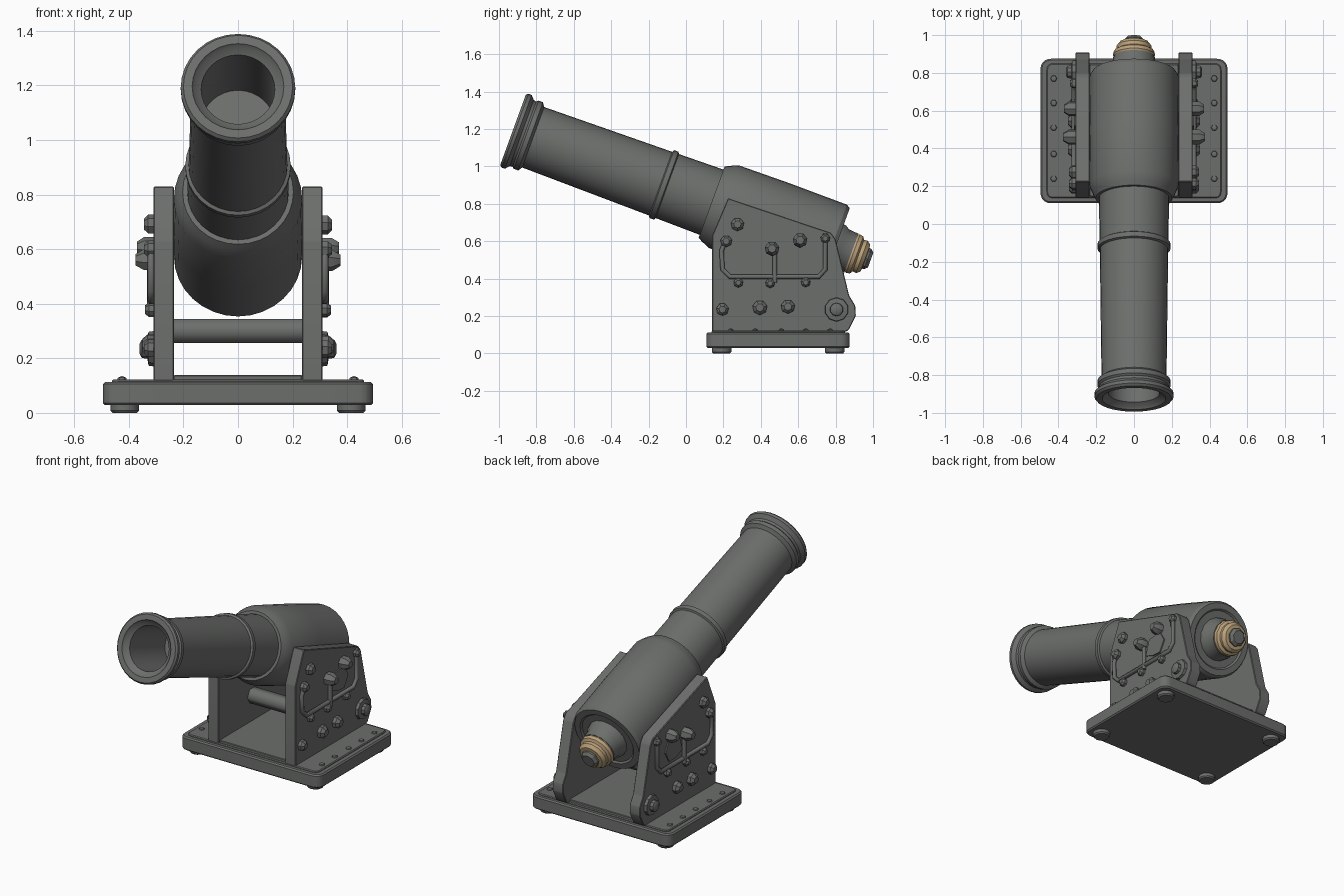
import bpy, bmesh, math
from mathutils import Matrix, Vector

cube = bpy.data.objects.get("Cube")
if cube:
    bpy.data.objects.remove(cube, do_unlink=True)


def material(name, color):
    m = bpy.data.materials.new(name)
    m.use_nodes = True
    m.diffuse_color = color
    bsdf = m.node_tree.nodes["Principled BSDF"]
    bsdf.inputs["Base Color"].default_value = color
    bsdf.inputs["Roughness"].default_value = 0.7
    return m


IRON = material("iron grey", (0.15, 0.158, 0.15, 1))
BRASS = material("aged brass", (0.5, 0.36, 0.2, 1))


def finish(name, bm, mat=IRON, matrix=None, angle=32):
    """Turn a bmesh into an object, smooth except at sharp edges."""
    bmesh.ops.remove_doubles(bm, verts=bm.verts, dist=0.0001)
    bmesh.ops.recalc_face_normals(bm, faces=bm.faces)
    if matrix:
        bm.transform(matrix)
    for f in bm.faces:
        f.smooth = True
    for e in bm.edges:
        e.smooth = e.calc_face_angle(0) < math.radians(angle)
    me = bpy.data.meshes.new(name)
    bm.to_mesh(me)
    bm.free()
    me.materials.append(mat)
    ob = bpy.data.objects.new(name, me)
    bpy.context.collection.objects.link(ob)
    return ob


def lathe(name, profile, mat=IRON, matrix=None, sides=32):
    """Revolve (distance, radius) pairs about local z."""
    bm = bmesh.new()
    vs = [bm.verts.new((r, 0, t)) for t, r in profile]
    es = [bm.edges.new(p) for p in zip(vs, vs[1:])]
    bmesh.ops.spin(bm, geom=vs + es, cent=(0, 0, 0), axis=(0, 0, 1),
                   angle=math.tau, steps=sides, use_duplicate=False)
    return finish(name, bm, mat, matrix)


def slab(name, points, place, depth, bevel=0.0):
    """Extrude an outline; place maps 2D points to 3D, depth is a vector."""
    bm = bmesh.new()
    face = bm.faces.new([bm.verts.new(place(a, b)) for a, b in points])
    ext = bmesh.ops.extrude_face_region(bm, geom=[face])
    moved = [v for v in ext["geom"] if isinstance(v, bmesh.types.BMVert)]
    bmesh.ops.translate(bm, verts=moved, vec=depth)
    bmesh.ops.recalc_face_normals(bm, faces=bm.faces)
    if bevel:
        bmesh.ops.bevel(bm, geom=bm.edges[:], offset=bevel, segments=1,
                        affect='EDGES', profile=0.5)
    return finish(name, bm)


def rounded_plate(name, hx, y0, y1, z0, z1, radius, bevel):
    pts = []
    corners = [(hx, y1), (-hx, y1), (-hx, y0), (hx, y0)]
    mid = (y0 + y1) / 2
    for i, (x, y) in enumerate(corners):
        cx = x - math.copysign(radius, x)
        cy = y - math.copysign(radius, y - mid)
        for k in range(5):
            a = math.radians(90 * i + 22.5 * k)
            pts.append((cx + radius * math.cos(a), cy + radius * math.sin(a)))
    return slab(name, pts, lambda a, b: (a, b, z0), (0, 0, z1 - z0), bevel)


def rod(name, points, radius, cyclic=False):
    cu = bpy.data.curves.new(name, 'CURVE')
    cu.dimensions = '3D'
    cu.bevel_depth = radius
    cu.bevel_resolution = 1
    cu.use_fill_caps = True
    sp = cu.splines.new('POLY')
    sp.points.add(len(points) - 1)
    for p, co in zip(sp.points, points):
        p.co = (*co, 1)
    cu.materials.append(IRON)
    ob = bpy.data.objects.new(name, cu)
    bpy.context.collection.objects.link(ob)


# Barrel, raised at the muzzle
AXIS = Matrix.Translation((0, -0.925, 1.195)) @ Matrix.Rotation(math.radians(-110), 4, 'X')
lathe("barrel", [
    (0.41, 0), (0.41, 0.135), (0.03, 0.135), (0.012, 0.16), (0, 0.168),
    (0, 0.2), (0.012, 0.21), (0.03, 0.21), (0.05, 0.188), (0.065, 0.185),
    (0.075, 0.194), (0.1, 0.194), (0.115, 0.172),
    (0.84, 0.181), (0.846, 0.193), (0.872, 0.193), (0.878, 0.182),
    (1.15, 0.186)], matrix=AXIS)
lathe("breech", [
    (1.13, 0.15), (1.13, 0.203), (1.155, 0.216), (1.2, 0.235), (1.5, 0.238),
    (1.815, 0.235), (1.835, 0.222), (1.835, 0.185), (1.825, 0.175),
    (1.825, 0)], matrix=AXIS)
lathe("breech_neck", [
    (1.81, 0), (1.81, 0.135), (1.85, 0.128), (1.87, 0.115), (1.925, 0.11),
    (1.925, 0)], matrix=AXIS, sides=16)
lathe("brass_collar", [
    (1.915, 0.04), (1.915, 0.102), (1.935, 0.112), (1.955, 0.108),
    (1.965, 0.092), (1.985, 0.094), (2.005, 0.078), (2.008, 0.045)],
    BRASS, AXIS, 14)
lathe("breech_nut", [
    (1.95, 0), (1.95, 0.058), (2.018, 0.058), (2.035, 0.042), (2.035, 0)],
    matrix=AXIS, sides=8)

# Base and feet
rounded_plate("base", 0.495, 0.11, 0.875, 0.028, 0.113, 0.05, 0.008)
rounded_plate("base_ledge", 0.462, 0.137, 0.85, 0.1, 0.122, 0.03, 0.005)
rounded_plate("carriage_floor", 0.235, 0.145, 0.845, 0.11, 0.138, 0.01, 0.003)
for x in (-0.415, 0.415):
    for y in (0.19, 0.795):
        lathe("foot", [(0, 0), (0, 0.045), (0.008, 0.052), (0.04, 0.052)],
              matrix=Matrix.Translation((x, y, 0)), sides=12)

# Cross bar between the cheeks
rod("cross_bar", [(-0.25, 0.48, 0.3), (0.25, 0.48, 0.3)], 0.05)

CHEEK = [(0.14, 0.115), (0.14, 0.63), (0.225, 0.83), (0.775, 0.645),
         (0.80, 0.61), (0.872, 0.31), (0.905, 0.255), (0.908, 0.2),
         (0.87, 0.125), (0.85, 0.115)]
BOLTS = [(0.275, 0.69, 0.036, 0.035), (0.195, 0.235, 0.034, 0.035),
         (0.395, 0.245, 0.04, 0.04), (0.545, 0.25, 0.038, 0.04),
         (0.46, 0.56, 0.04, 0.065), (0.61, 0.605, 0.04, 0.06),
         (0.28, 0.378, 0.026, 0.03), (0.45, 0.375, 0.026, 0.03),
         (0.64, 0.38, 0.026, 0.03), (0.215, 0.6, 0.032, 0.035),
         (0.745, 0.615, 0.026, 0.03)]
BRACKET = [(0.215, 0.61), (0.19, 0.55), (0.195, 0.45), (0.235, 0.41),
           (0.71, 0.41), (0.745, 0.45), (0.745, 0.64)]
PATCH = [(0.49, 0.47), (0.52, 0.57), (0.62, 0.58), (0.66, 0.51),
         (0.62, 0.44), (0.55, 0.445)]

for side, label in ((1, "left"), (-1, "right")):
    outer = side * 0.31
    turn = Matrix.Rotation(side * math.pi / 2, 4, 'Y')

    # Cheek plate
    slab(label + "_cheek", CHEEK, lambda a, b: (side * 0.235, a, b),
         (side * 0.075, 0, 0), 0.004)
    slab(label + "_cheek_patch", PATCH, lambda a, b: (outer, a, b),
         (side * 0.008, 0, 0))

    # Faceted bolts
    for y, z, r, h in BOLTS:
        lathe(label + "_bolt",
              [(-0.01, r), (h * 0.55, r), (h, r * 0.55), (h, 0)],
              matrix=Matrix.Translation((outer, y, z)) @ turn, sides=7)

    # Large rear bolt on its round washer
    lathe(label + "_axle_bolt",
          [(-0.01, 0.066), (0.018, 0.062), (0.022, 0.036), (0.042, 0.034),
           (0.05, 0.02), (0.05, 0)],
          matrix=Matrix.Translation((outer, 0.805, 0.235)) @ turn, sides=10)

    # Bent bracket and its stem
    rod(label + "_bracket", [(side * 0.318, y, z) for y, z in BRACKET], 0.014)
    rod(label + "_bracket_stem",
        [(side * 0.32, 0.475, 0.38), (side * 0.32, 0.475, 0.56)], 0.014)

    # Base rivets
    for y in (0.24, 0.37, 0.51, 0.64, 0.77):
        lathe(label + "_rivet", [(0, 0.018), (0.008, 0.015), (0.014, 0)],
              matrix=Matrix.Translation((side * 0.425, y, 0.121)), sides=6)
